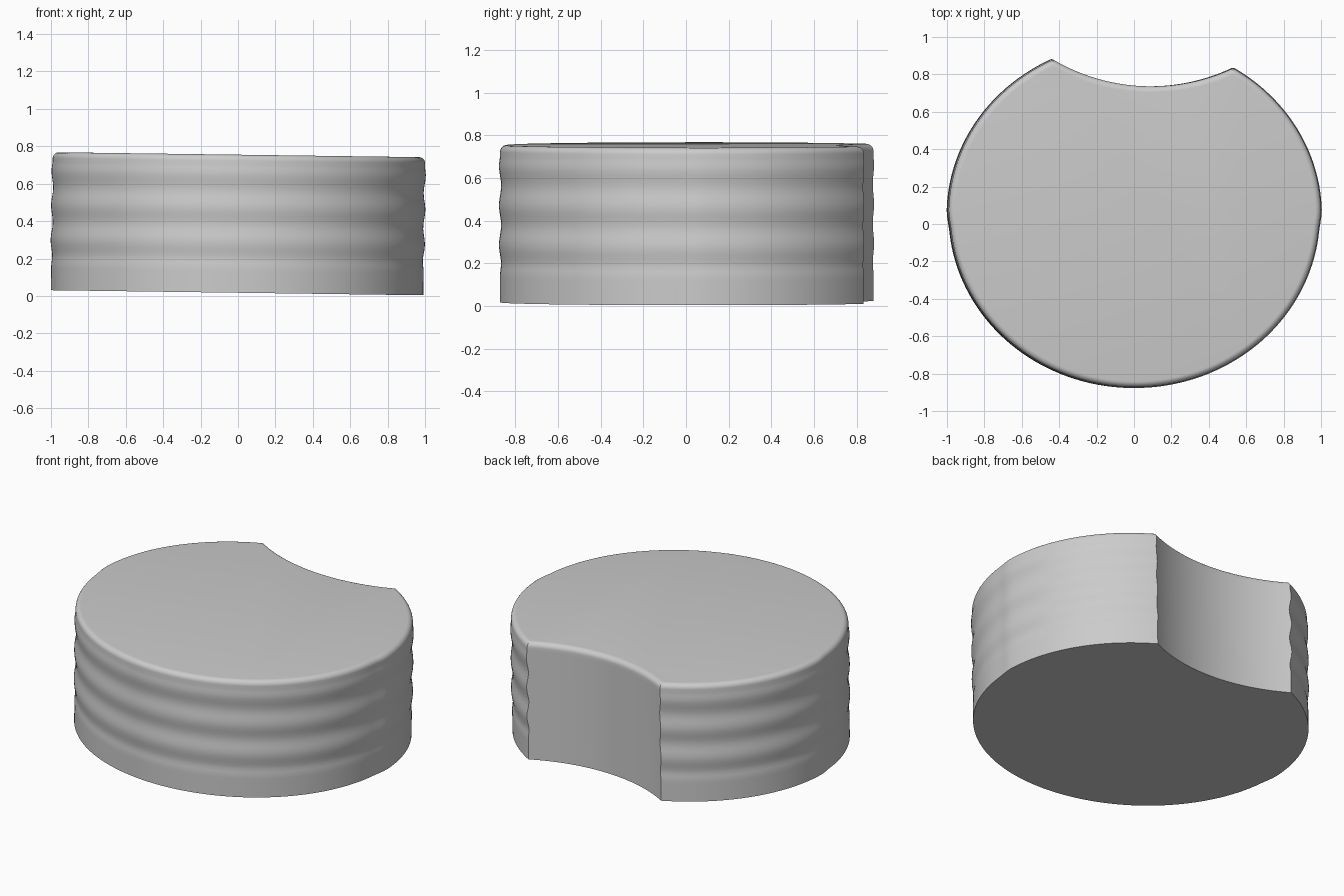
import bpy, bmesh, math

if "Cube" in bpy.data.objects:
    bpy.data.objects.remove(bpy.data.objects["Cube"])

# plan: an oval with a round bite taken from the back
A, B, CY = 0.992, 0.922, 0.05
BITE_X, BITE_Y, BITE_R = 0.088, 1.771, 1.035
HEIGHT, FILLET = 0.738, 0.032
N_OVAL, N_BITE = 150, 32
TILT = 0.0135


def smoothstep(t):
    t = max(0.0, min(1.0, t))
    return t * t * (3 - 2 * t)


def outline(inset, ripple):
    d = inset - ripple

    def oval(t):
        x, y = (A - d) * math.cos(t), CY + (B - d) * math.sin(t)
        x *= 0.994 + 0.010 * smoothstep((y + 0.04) / 0.12)   # slight seam between halves
        return x, y

    r = BITE_R + inset

    def corner(inside, outside):
        for _ in range(45):
            m = (inside + outside) / 2
            x, y = oval(m)
            if math.hypot(x - BITE_X, y - BITE_Y) < r:
                inside = m
            else:
                outside = m
        return outside

    left = corner(math.pi / 2, math.pi)
    right = corner(math.pi / 2, 0) + 2 * math.pi
    pts = [oval(left + (right - left) * i / N_OVAL) for i in range(N_OVAL + 1)]
    # bite arc from the right corner back to the left corner
    a0 = math.atan2(pts[-1][1] - BITE_Y, pts[-1][0] - BITE_X)
    a1 = math.atan2(pts[0][1] - BITE_Y, pts[0][0] - BITE_X)
    for i in range(1, N_BITE):
        a = a0 + (a1 - a0) * i / N_BITE
        pts.append((BITE_X + r * math.cos(a), BITE_Y + r * math.sin(a)))
    return pts


def ripple_at(z):
    if z < 0.12 or z > 0.70:
        return 0.0
    fade = smoothstep((z - 0.12) / 0.06) * smoothstep((0.70 - z) / 0.05)
    return 0.005 * fade * math.cos(2 * math.pi * (z - 0.455) / 0.185)


# side rows, then the rounded top edge
levels = [(0.0, 0.0, 0.0)]
side_top = HEIGHT - FILLET
for i in range(1, 37):
    z = side_top * i / 36
    levels.append((z, 0.0, ripple_at(z)))
for i in range(1, 7):
    a = math.pi / 2 * i / 6
    levels.append((side_top + FILLET * math.sin(a), FILLET * (1 - math.cos(a)), 0.0))

bm = bmesh.new()
rings = [[bm.verts.new((x, y, z)) for x, y in outline(d, r)] for z, d, r in levels]
n = len(rings[0])
for lo, hi in zip(rings, rings[1:]):
    for i in range(n):
        j = (i + 1) % n
        bm.faces.new((lo[i], lo[j], hi[j], hi[i]))
bm.faces.new(rings[-1])
bm.faces.new(rings[0][::-1])
bmesh.ops.recalc_face_normals(bm, faces=bm.faces[:])

mesh = bpy.data.meshes.new("bitten_disc")
bm.to_mesh(mesh)
bm.free()
disc = bpy.data.objects.new("bitten_disc", mesh)
bpy.context.collection.objects.link(disc)

# the disc leans a little, its left side raised
disc.rotation_euler = (0, TILT, 0)
disc.location = (-0.005, 0, 0.017)

bpy.context.view_layer.objects.active = disc
disc.select_set(True)
bpy.ops.object.shade_smooth_by_angle(angle=math.radians(30))
